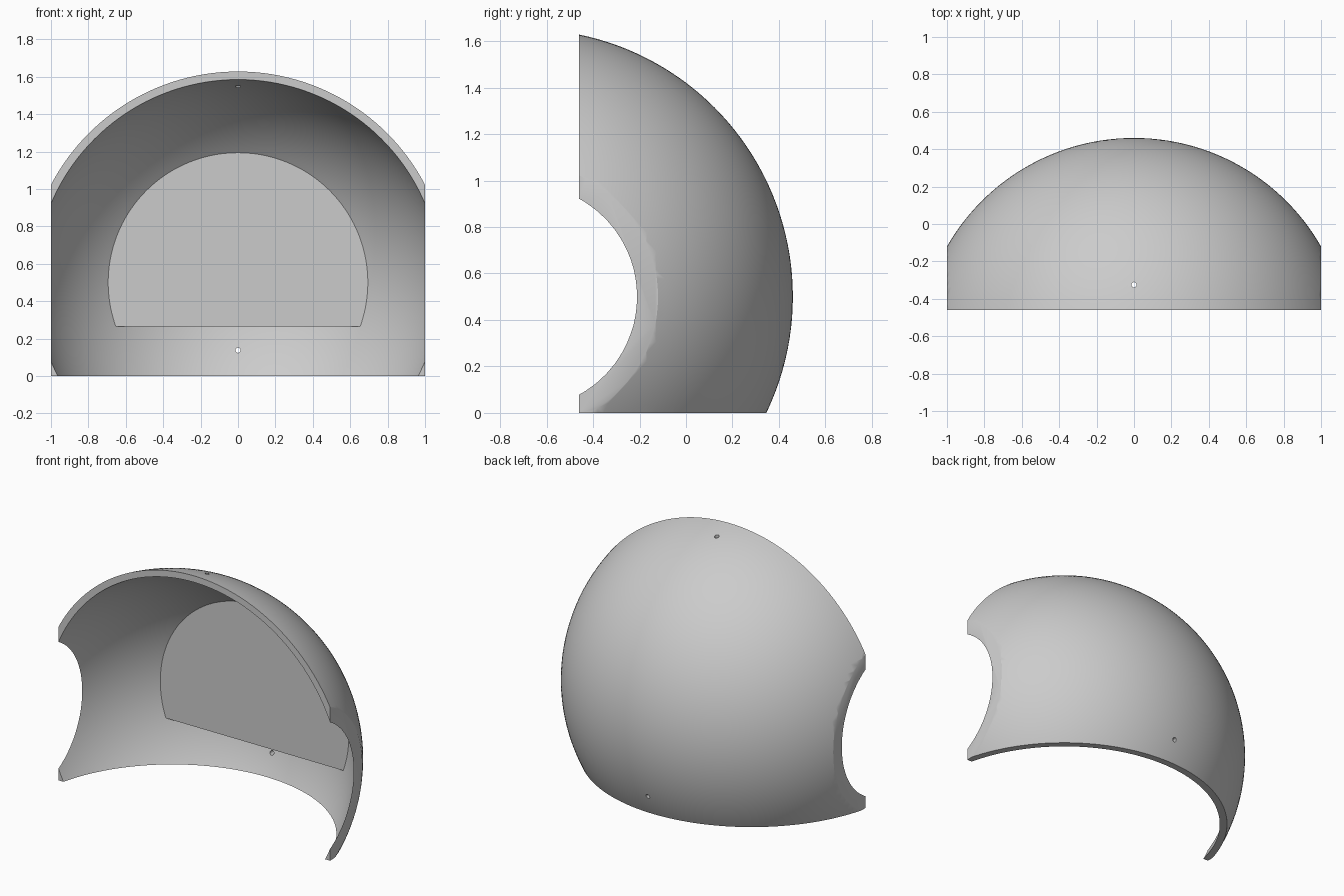
import bpy
import math
from mathutils import Vector

if "Cube" in bpy.data.objects:
    bpy.data.objects.remove(bpy.data.objects["Cube"], do_unlink=True)

CENTRE = Vector((0, -0.692, 0.5))
OUTER, INNER = 1.152, 1.11
FRONT = -0.46

grey = bpy.data.materials.new("plain_grey")
grey.use_nodes = True
grey.diffuse_color = (0.6, 0.6, 0.6, 1)
grey.node_tree.nodes["Principled BSDF"].inputs["Base Color"].default_value = grey.diffuse_color


def sphere(name, radius):
    # Poles lie along the front-back axis
    bpy.ops.mesh.primitive_uv_sphere_add(segments=160, ring_count=80, radius=radius,
                                         location=CENTRE, rotation=(math.pi / 2, 0, 0))
    ob = bpy.context.object
    ob.name = name
    return ob


def box(name, low, high):
    low, high = Vector(low), Vector(high)
    bpy.ops.mesh.primitive_cube_add(size=1, location=(low + high) / 2)
    ob = bpy.context.object
    ob.name = name
    ob.scale = high - low
    return ob


def pin(name, location, rotation):
    bpy.ops.mesh.primitive_cylinder_add(vertices=32, radius=0.014, depth=0.5,
                                        location=location, rotation=rotation)
    ob = bpy.context.object
    ob.name = name
    return ob


def combine(target, cutter, operation):
    cutter.hide_render = True
    mod = target.modifiers.new("cut", 'BOOLEAN')
    mod.operation = operation
    mod.solver = 'EXACT'
    mod.object = cutter
    bpy.context.view_layer.objects.active = target
    bpy.ops.object.modifier_apply(modifier=mod.name)
    bpy.data.objects.remove(cutter, do_unlink=True)


# Hollow with a flat mounting pad left standing at the back
hollow = sphere("hollow", INNER)
combine(hollow, box("pad_block", (-2, 0.174, 0.265), (2, 2, 3)), 'DIFFERENCE')

# Domed shell trimmed flat at the front, sides and bottom
shell = sphere("domed_shell", OUTER)
combine(shell, hollow, 'DIFFERENCE')
combine(shell, box("trim_box", (-1, FRONT, 0), (1, 2, 3)), 'INTERSECT')

# Small straight holes in the crown and the lower back
combine(shell, pin("crown_hole", (0, -0.325, 1.57), (0, 0, 0)), 'DIFFERENCE')
combine(shell, pin("back_hole", (0, 0.37, 0.138), (math.pi / 2, 0, 0)), 'DIFFERENCE')

shell.data.materials.clear()
shell.data.materials.append(grey)
bpy.ops.object.select_all(action='DESELECT')
shell.select_set(True)
bpy.context.view_layer.objects.active = shell
bpy.ops.object.shade_smooth_by_angle(angle=math.radians(30))
